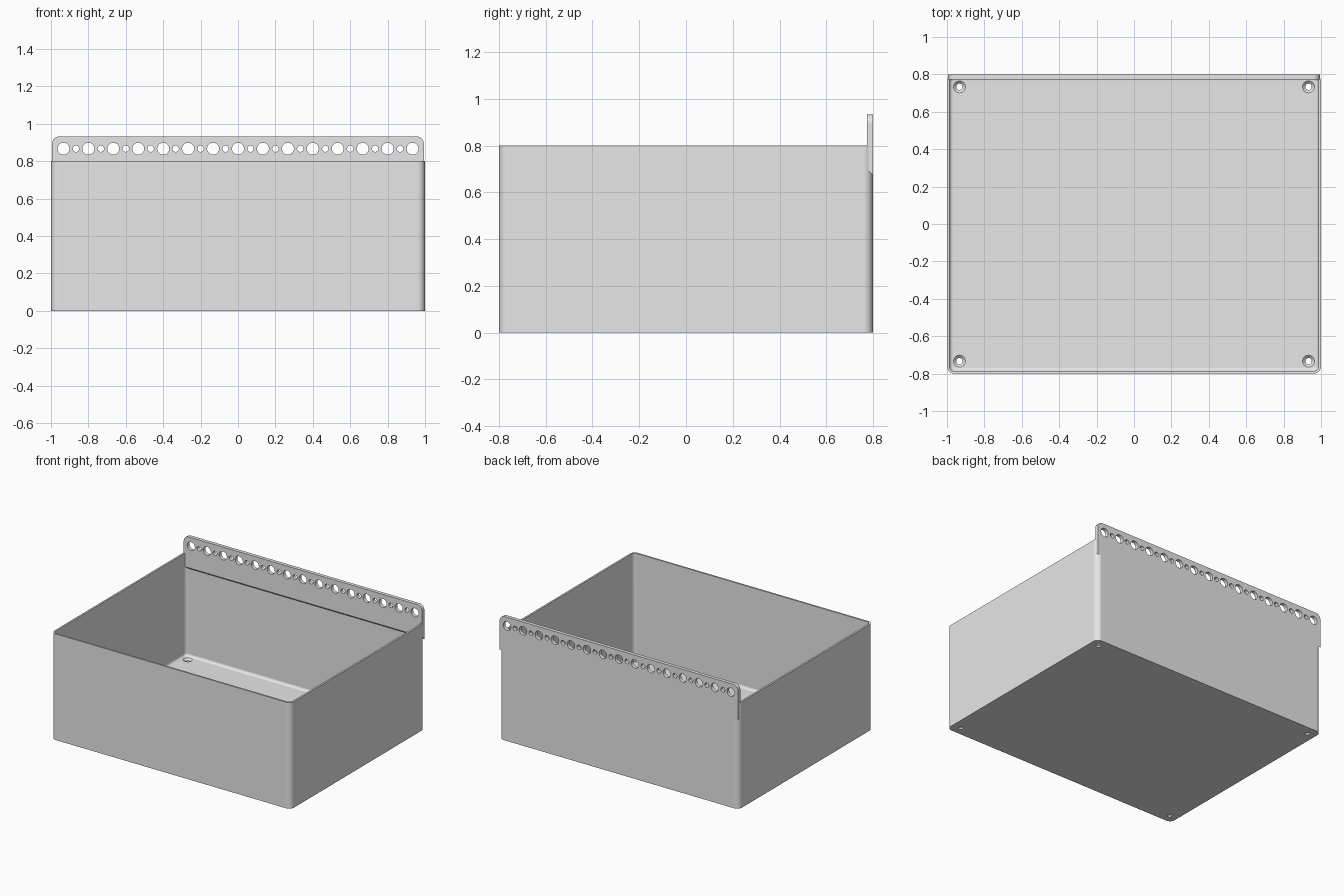
import bpy, bmesh, math
from mathutils import Matrix, Vector

cube = bpy.data.objects.get("Cube")
if cube:
    bpy.data.objects.remove(cube, do_unlink=True)

HALF_X, HALF_Y, HEIGHT = 1.0, 0.8, 0.8
CORNER, WALL, FLOOR, FILLET = 0.04, 0.0133, 0.0267, 0.02
PITCH = 2 / 15

grey = bpy.data.materials.new("light grey plastic")
grey.use_nodes = True
grey.diffuse_color = (0.8, 0.8, 0.8, 1)
grey.node_tree.nodes["Principled BSDF"].inputs["Base Color"].default_value = (0.8, 0.8, 0.8, 1)


def make_object(name, bm):
    bmesh.ops.recalc_face_normals(bm, faces=bm.faces)
    mesh = bpy.data.meshes.new(name)
    bm.to_mesh(mesh)
    bm.free()
    mesh.materials.append(grey)
    obj = bpy.data.objects.new(name, mesh)
    bpy.context.collection.objects.link(obj)
    return obj


def rounded_ring(bm, inset, z, steps=8):
    """Rounded rectangle of vertices, moved inwards by inset."""
    radius = CORNER - inset
    ring = []
    for quarter, (sx, sy) in enumerate(((1, 1), (-1, 1), (-1, -1), (1, -1))):
        for i in range(steps + 1):
            a = (quarter + i / steps) * math.pi / 2
            ring.append(bm.verts.new((sx * (HALF_X - CORNER) + radius * math.cos(a),
                                      sy * (HALF_Y - CORNER) + radius * math.sin(a), z)))
    return ring


def cylinder(bm, r1, r2, depth, place):
    bmesh.ops.create_cone(bm, cap_ends=True, segments=32, radius1=r1, radius2=r2,
                          depth=depth, matrix=place)


def cut(obj, bm, name):
    """Subtract the cutter mesh, then remove the cutter."""
    cutter = make_object(name, bm)
    cutter.hide_render = True
    mod = obj.modifiers.new("holes", 'BOOLEAN')
    mod.operation, mod.solver, mod.object = 'DIFFERENCE', 'EXACT', cutter
    bpy.context.view_layer.objects.active = obj
    bpy.ops.object.modifier_apply(modifier=mod.name)
    bpy.data.objects.remove(cutter, do_unlink=True)


def finish(obj):
    bpy.ops.object.select_all(action='DESELECT')
    obj.select_set(True)
    bpy.context.view_layer.objects.active = obj
    bpy.ops.object.shade_smooth_by_angle(angle=math.radians(30))
    mod = obj.modifiers.new("flat face normals", 'WEIGHTED_NORMAL')
    mod.keep_sharp = True


# Open bin: outside wall, rim, inside wall, rounded floor edge
bm = bmesh.new()
levels = [(0, 0), (0, HEIGHT), (WALL, HEIGHT)]
for i in range(7):
    a = i / 6 * math.pi / 2
    levels.append((WALL + FILLET * (1 - math.cos(a)), FLOOR + FILLET * (1 - math.sin(a))))
rings = [rounded_ring(bm, inset, z) for inset, z in levels]
for low, high in zip(rings, rings[1:]):
    for i in range(len(low)):
        j = (i + 1) % len(low)
        bm.faces.new((low[i], low[j], high[j], high[i]))
bm.faces.new(rings[0])
bm.faces.new(rings[-1])
bin_body = make_object("bin_body", bm)

# Countersunk screw holes in the floor corners
bm = bmesh.new()
for sx in (-1, 1):
    for sy in (-1, 1):
        spot = Vector((sx * 7 * PITCH, sy * 5.5 * PITCH, 0))
        cylinder(bm, 0.017, 0.017, 0.2, Matrix.Translation(spot))
cut(bin_body, bm, "screw_hole_cutter")
bm = bmesh.new()
for sx in (-1, 1):
    for sy in (-1, 1):
        spot = Vector((sx * 7 * PITCH, sy * 5.5 * PITCH, FLOOR - 0.0065))
        cylinder(bm, 0.016, 0.034, 0.0170, Matrix.Translation(spot))
cut(bin_body, bm, "countersink_cutter")
finish(bin_body)

# Hanging strip on the back: rounded top corners, sloped underside
bm = bmesh.new()
END, TOP, FRONT = 0.994, 0.933, 0.7733
outline = [(-END, 0.70), (END, 0.70)]
for side in (0, 1):
    for i in range(9):
        a = (side + i / 8) * math.pi / 2
        cx = (END - CORNER) * (1 - 2 * side)
        outline.append((cx + CORNER * math.cos(a), TOP - CORNER + CORNER * math.sin(a)))
front = bm.faces.new([bm.verts.new((x, FRONT, z)) for x, z in outline])
back = bmesh.ops.extrude_face_region(bm, geom=[front])
for v in back["geom"]:
    if isinstance(v, bmesh.types.BMVert):
        v.co.y = HALF_Y
        if v.co.z < 0.71:
            v.co.z -= HALF_Y - FRONT
if not front.is_valid or len(bm.faces) < len(outline) + 2:
    bm.faces.new([v for v in bm.verts if v.co.y < FRONT + 0.001])
hanging_strip = make_object("hanging_strip", bm)

# Alternating large and small holes along the strip
bm = bmesh.new()
for i in range(-14, 15):
    radius = 0.032 if i % 2 == 0 else 0.017
    place = Matrix.Translation((i * PITCH / 2, HALF_Y, 0.867)) @ Matrix.Rotation(math.pi / 2, 4, 'X')
    cylinder(bm, radius, radius, 0.2, place)
cut(hanging_strip, bm, "strip_hole_cutter")
finish(hanging_strip)
